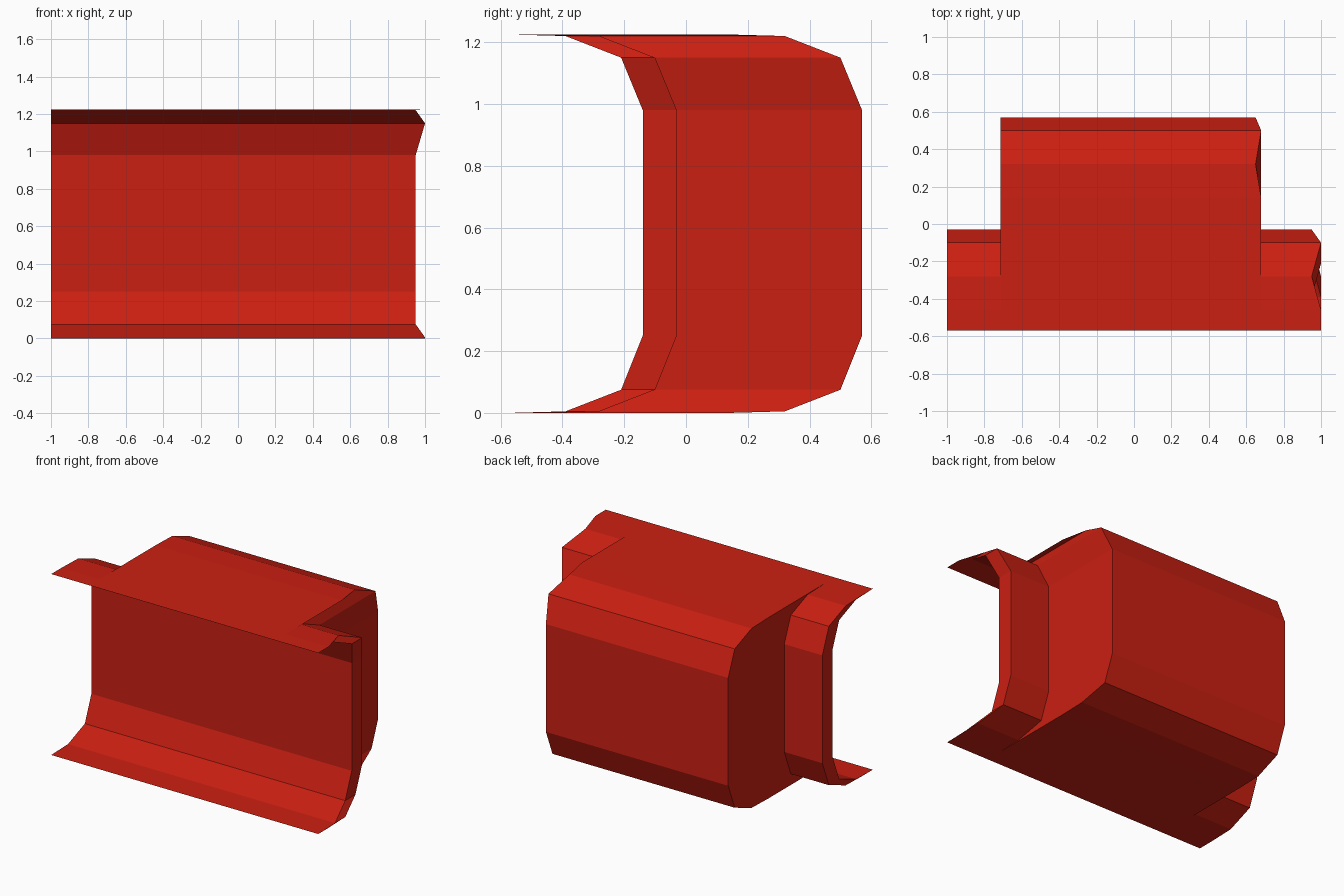
import bpy, bmesh

if "Cube" in bpy.data.objects:
    bpy.data.objects.remove(bpy.data.objects["Cube"])

# C-shaped section: (y offset from rear wall, z, right-end notch factor)
SECTION = [(-0.43, 0.0, 0), (-0.25, 0.005, 0), (-0.07, 0.075, 1), (0, 0.25, 1),
           (0, 0.98, 1), (-0.07, 1.15, 0), (-0.25, 1.22, 1), (-0.43, 1.225, 0)]
INNER, OUTER, HOUSING = -0.14, -0.03, 0.57

# Plan outline walked around the body: (x, rear wall y, notch depth)
OUTLINE = [(-1, INNER, 0), (-1, OUTER, 0),
           (-0.715, OUTER, 0), (-0.715, HOUSING, 0),
           (0.68, HOUSING, 0.03), (0.68, OUTER, 0.03),
           (1, OUTER, 0.05), (1, INNER, 0.05)]

bm = bmesh.new()
columns = [[bm.verts.new((x - notch * f, wall + dy, z)) for dy, z, f in SECTION]
           for x, wall, notch in OUTLINE]

# Channel wall, rear housing and end caps, lofted column to column
for i, a in enumerate(columns):
    b = columns[(i + 1) % len(columns)]
    for r in range(len(SECTION) - 1):
        bm.faces.new((a[r], b[r], b[r + 1], a[r + 1]))

# Flat bottom and top sheets
for r in (0, -1):
    bm.faces.new([c[r] for c in columns])
bmesh.ops.recalc_face_normals(bm, faces=bm.faces)

mesh = bpy.data.meshes.new("channel_housing")
bm.to_mesh(mesh)
bm.free()
body = bpy.data.objects.new("channel_housing", mesh)
bpy.context.collection.objects.link(body)

red = bpy.data.materials.new("red")
red.diffuse_color = (0.6, 0.014, 0.006, 1)
red.use_nodes = True
red.node_tree.nodes["Principled BSDF"].inputs["Base Color"].default_value = red.diffuse_color
mesh.materials.append(red)
